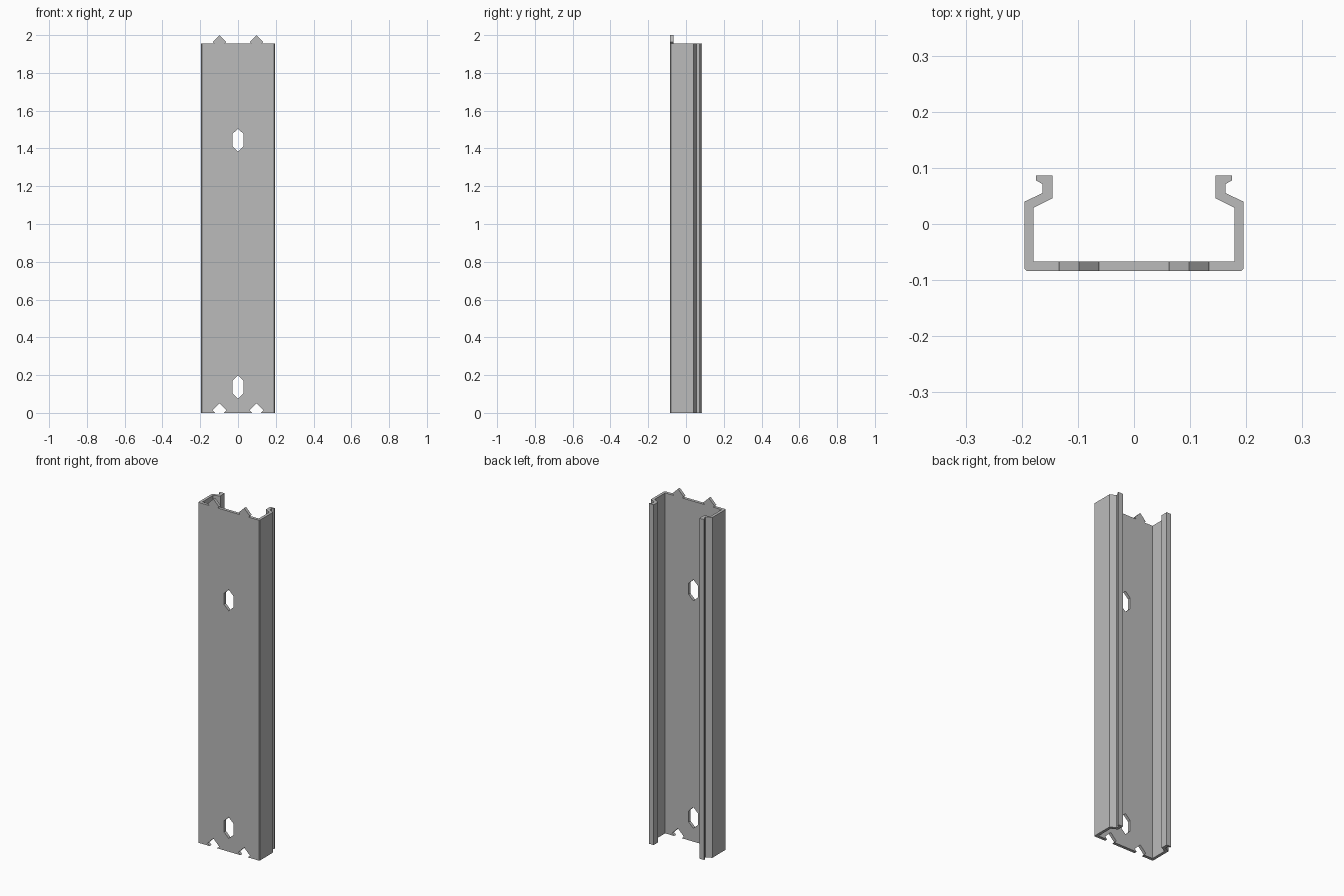
import bpy
import bmesh
from mathutils import Vector

cube = bpy.data.objects.get("Cube")
if cube:
    bpy.data.objects.remove(cube, do_unlink=True)

steel = bpy.data.materials.new("galvanised_grey")
steel.use_nodes = True
GREY = (0.5, 0.5, 0.5, 1.0)
steel.diffuse_color = GREY
steel.node_tree.nodes["Principled BSDF"].inputs["Base Color"].default_value = GREY

HEIGHT = 1.955            # rail body, without tabs
FRONT, INNER = -0.084, -0.067   # faces of the web
TAB_X = 0.098


def prism(name, points, direction):
    """Extrude a closed outline of 3D points along a direction."""
    bm = bmesh.new()
    face = bm.faces.new([bm.verts.new(p) for p in points])
    result = bmesh.ops.extrude_face_region(bm, geom=[face])
    moved = [g for g in result["geom"] if isinstance(g, bmesh.types.BMVert)]
    bmesh.ops.translate(bm, vec=Vector(direction), verts=moved)
    bmesh.ops.recalc_face_normals(bm, faces=bm.faces)
    mesh = bpy.data.meshes.new(name)
    bm.to_mesh(mesh)
    bm.free()
    mesh.materials.append(steel)
    obj = bpy.data.objects.new(name, mesh)
    bpy.context.collection.objects.link(obj)
    return obj


def plate(name, outline, y0, y1):
    """Extrude an x-z outline from y0 to y1."""
    return prism(name, [(x, y0, z) for x, z in outline], (0, y1 - y0, 0))


def arrow(x, base, peak, half):
    """Pointed outline whose sides all slope at 45 degrees."""
    wide = peak - half
    foot = half - (wide - base)
    return [(x - foot, base), (x + foot, base), (x + half, wide),
            (x, peak), (x - half, wide)]


# Channel section: web, side wall, inward step and outward lip
half_section = [
    (0.191, FRONT), (0.195, -0.080), (0.195, 0.040), (0.163, 0.055),
    (0.163, 0.071), (0.175, 0.078), (0.175, 0.086), (0.145, 0.086),
    (0.145, 0.046), (0.179, 0.029), (0.179, INNER),
]
section = half_section + [(-x, y) for x, y in reversed(half_section)]
rail = prism("channel_rail", [(x, y, 0) for x, y in section], (0, 0, HEIGHT))

# Cutters: two mounting slots and two notches at the bottom
cutters = []
for z in (0.137, 1.444):
    slot = [(0, z - 0.061), (0.03, z - 0.032), (0.03, z + 0.032),
            (0, z + 0.061), (-0.03, z + 0.032), (-0.03, z - 0.032)]
    cutters.append(plate("slot_cutter", slot, FRONT - 0.02, INNER + 0.02))
for side in (-1, 1):
    notch = arrow(side * TAB_X, -0.01, 0.05, 0.037)
    cutters.append(plate("notch_cutter", notch, FRONT - 0.02, INNER + 0.02))

for cutter in cutters:
    cutter.hide_render = True
    mod = rail.modifiers.new("cut", "BOOLEAN")
    mod.operation = "DIFFERENCE"
    mod.solver = "EXACT"
    mod.object = cutter

# Bake the cuts and drop the cutters
graph = bpy.context.evaluated_depsgraph_get()
cut_mesh = bpy.data.meshes.new_from_object(rail.evaluated_get(graph))
rail.modifiers.clear()
rail.data = cut_mesh
for cutter in cutters:
    bpy.data.objects.remove(cutter, do_unlink=True)

# Pointed joining tabs on the top edge of the web
for side, label in ((-1, "right"), (1, "left")):
    plate(label + "_joining_tab", arrow(side * TAB_X, HEIGHT, 2.0, 0.036),
          FRONT, INNER)
